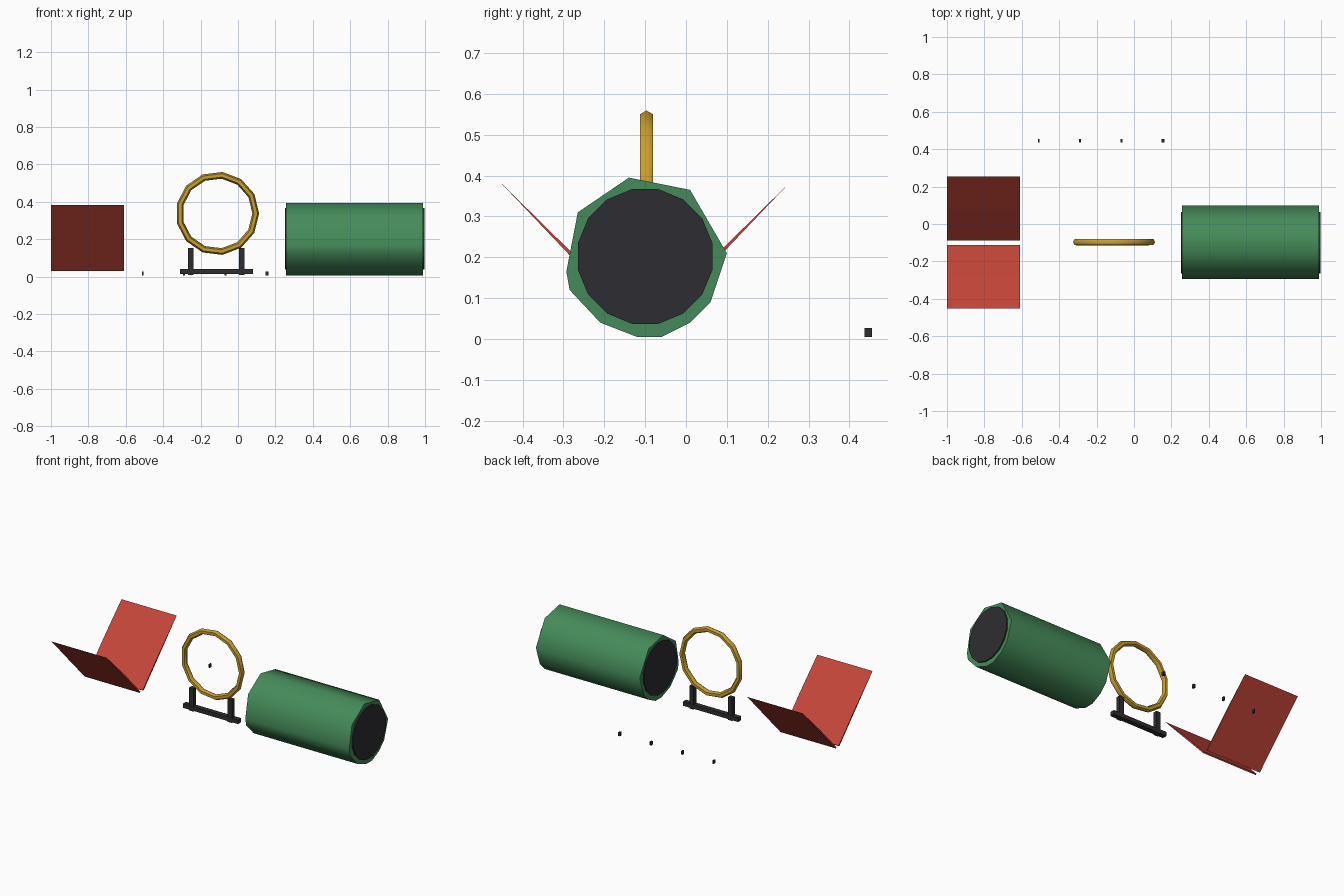
import bpy, math
from mathutils import Vector

if "Cube" in bpy.data.objects:
    bpy.data.objects.remove(bpy.data.objects["Cube"])


def material(name, rgb):
    m = bpy.data.materials.new(name)
    m.diffuse_color = (*rgb, 1)
    m.use_nodes = True
    m.node_tree.nodes["Principled BSDF"].inputs["Base Color"].default_value = m.diffuse_color
    return m


GREEN = material("green", (0.06, 0.26, 0.10))
RED = material("red", (0.55, 0.06, 0.04))
GOLD = material("gold", (0.60, 0.35, 0.03))
DARK = material("dark", (0.027, 0.027, 0.032))


def extrude_x(name, profile, x0, x1, mat, smooth=False):
    """Solid with a (y, z) profile running along x."""
    n = len(profile)
    verts = [(x, y, z) for x in (x0, x1) for y, z in profile]
    faces = [tuple(range(n))[::-1], tuple(range(n, 2 * n))]
    faces += [(i, (i + 1) % n, n + (i + 1) % n, n + i) for i in range(n)]
    me = bpy.data.meshes.new(name)
    me.from_pydata(verts, [], faces)
    ob = bpy.data.objects.new(name, me)
    bpy.context.collection.objects.link(ob)
    me.materials.append(mat)
    if smooth:
        finish(ob)
    return ob


def finish(ob):
    bpy.ops.object.select_all(action='DESELECT')
    ob.select_set(True)
    bpy.context.view_layer.objects.active = ob
    bpy.ops.object.shade_smooth_by_angle(angle=math.radians(60))


def box(name, x, y, z, mat):
    profile = [(y[0], z[0]), (y[1], z[0]), (y[1], z[1]), (y[0], z[1])]
    return extrude_x(name, profile, x[0], x[1], mat)


# Tunnel: irregular low-poly tube
tube = [(-0.12, 0.005), (-0.06, 0.005), (0.01, 0.04), (0.06, 0.09), (0.10, 0.21),
        (0.01, 0.365), (-0.14, 0.395), (-0.265, 0.31), (-0.293, 0.165),
        (-0.285, 0.12), (-0.21, 0.04)]
extrude_x("tunnel", tube, 0.257, 0.99, GREEN, True)

# Dark openings at both tunnel ends
disc = [(-0.1 + 0.168 * math.cos(math.tau * (i + 0.5) / 16),
         0.202 + 0.168 * math.sin(math.tau * (i + 0.5) / 16)) for i in range(16)]
for name, x0, x1 in (("near_opening", 0.25, 0.262), ("far_opening", 0.985, 0.998)):
    extrude_x(name, disc, x0, x1, DARK)

# Two thin ramp panels forming a V, tapering to the upper edge
for name, s in (("front_panel", -1), ("back_panel", 1)):
    panel = [(-0.1 + s * y, z) for y, z in
             ((0.012, 0.036), (0.018, 0.030), (0.183, 0.203), (0.353, 0.382), (0.177, 0.209))]
    extrude_x(name, panel[::s], -1.0, -0.61, RED)

# Hoop
bpy.ops.mesh.primitive_torus_add(major_segments=13, minor_segments=6, major_radius=0.205,
                                 minor_radius=0.018, location=(-0.11, -0.097, 0.338),
                                 rotation=(math.pi / 2, 0, 0))
hoop = bpy.context.object
hoop.name = "hoop"
hoop.data.materials.append(GOLD)
finish(hoop)

# Hoop stand: base bar and two posts
box("stand_base", (-0.31, 0.08), (-0.114, -0.082), (0.014, 0.04), DARK)
for name, x in (("left_post", -0.252), ("right_post", 0.02)):
    box(name, (x - 0.015, x + 0.015), (-0.112, -0.084), (0.008, 0.153), DARK)

# Row of tiny markers behind
for i, x in enumerate((-0.51, -0.288, -0.067, 0.155)):
    r = 0.004 + 0.001 * i
    box(f"marker_{i + 1}", (x - r, x + r), (0.437, 0.455), (0.005, 0.027), DARK)
